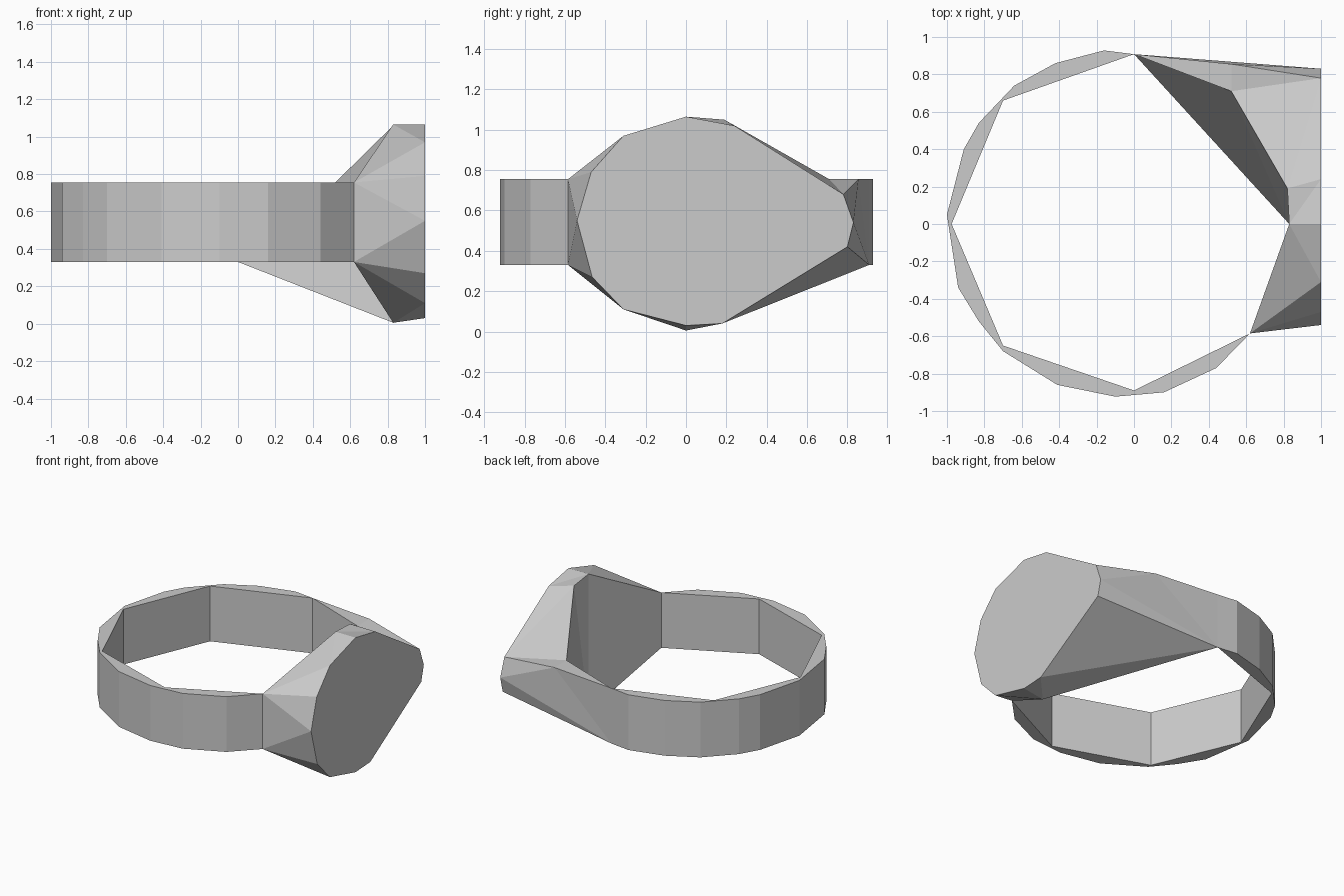
import bpy, bmesh

if "Cube" in bpy.data.objects:
    bpy.data.objects.remove(bpy.data.objects["Cube"])

Z0, Z1 = 0.33, 0.755      # bottom and top of the band


def make_object(name, verts, faces):
    bm = bmesh.new()
    vs = [bm.verts.new(v) for v in verts]
    for f in faces:
        bm.faces.new([vs[i] for i in f])
    bmesh.ops.triangulate(bm, faces=[f for f in bm.faces if len(f.verts) > 3])
    bmesh.ops.recalc_face_normals(bm, faces=bm.faces)
    mesh = bpy.data.meshes.new(name)
    bm.to_mesh(mesh)
    bm.free()
    obj = bpy.data.objects.new(name, mesh)
    bpy.context.collection.objects.link(obj)
    return obj


# Band: crescent profile between a many-sided outside and a coarse inside
outer = [(.62, -.585), (.44, -.77), (.16, -.90), (-.10, -.923), (-.41, -.86),
         (-.70, -.68), (-.83, -.52), (-.94, -.34), (-1, .05), (-.91, .40),
         (-.83, .54), (-.64, .74), (-.42, .86), (-.16, .928), (0, .908)]
inner = [(-.70, .66), (-.975, 0), (-.70, -.65), (0, -.89)]
loop = outer + inner
n = len(loop)
verts = [(x, y, z) for z in (Z0, Z1) for x, y in loop]
faces = [list(range(n)), list(range(n, 2 * n))]
faces += [[i, (i + 1) % n, n + (i + 1) % n, n + i] for i in range(n)]
make_object("band", verts, faces)

# Signet head: flat face plate at x = 1 (y, z outline) lofted to the band ends
plate = [(-.54, .55), (-.47, .79), (-.31, .97), (0, 1.065), (.24, 1.02),
         (.78, .68), (.83, .54), (.80, .42), (.18, .04), (0, .03),
         (-.31, .11), (-.465, .27)]
points = [(1, y, z) for y, z in plate]
anchors = {
    "A": (0, .908, Z1), "F": (0, .908, Z0),          # back band end
    "H": (.62, -.585, Z1), "L": (.62, -.585, Z0),    # front band end
    "B": (.52, .71, Z1), "S": (.52, .855, Z1),       # back shoulder
    "C": (.82, .19, 1.05), "D": (.83, 0, 1.065),     # inner top rim
    "E": (.83, 0, .005),                             # inner bottom rim
}
index = {k: len(points) + i for i, k in enumerate(anchors)}
points += anchors.values()
patches = [
    "A B F", "B E F", "B C E", "C D E", "L H D E",           # finger side
    "D 3 2", "D 2 H", "H 2 1", "H 1 0", "H 0 L",             # front shoulder
    "L 0 11", "L 11 10", "L 10 E", "E 10 9", "E 9 8",        # front underside
    "E 8 F", "F 8 7", "F 7 6",                               # back underside
    "D C 4", "D 4 3", "C B 5", "C 5 4", "B S 5",             # top slope
    "S 6 5", "F 6 S", "F S A", "A S B",                      # back shoulder
]
faces = [[index[t] if t in index else int(t) for t in p.split()] for p in patches]
faces.append(list(range(len(plate))))
make_object("signet_head", points, faces)
